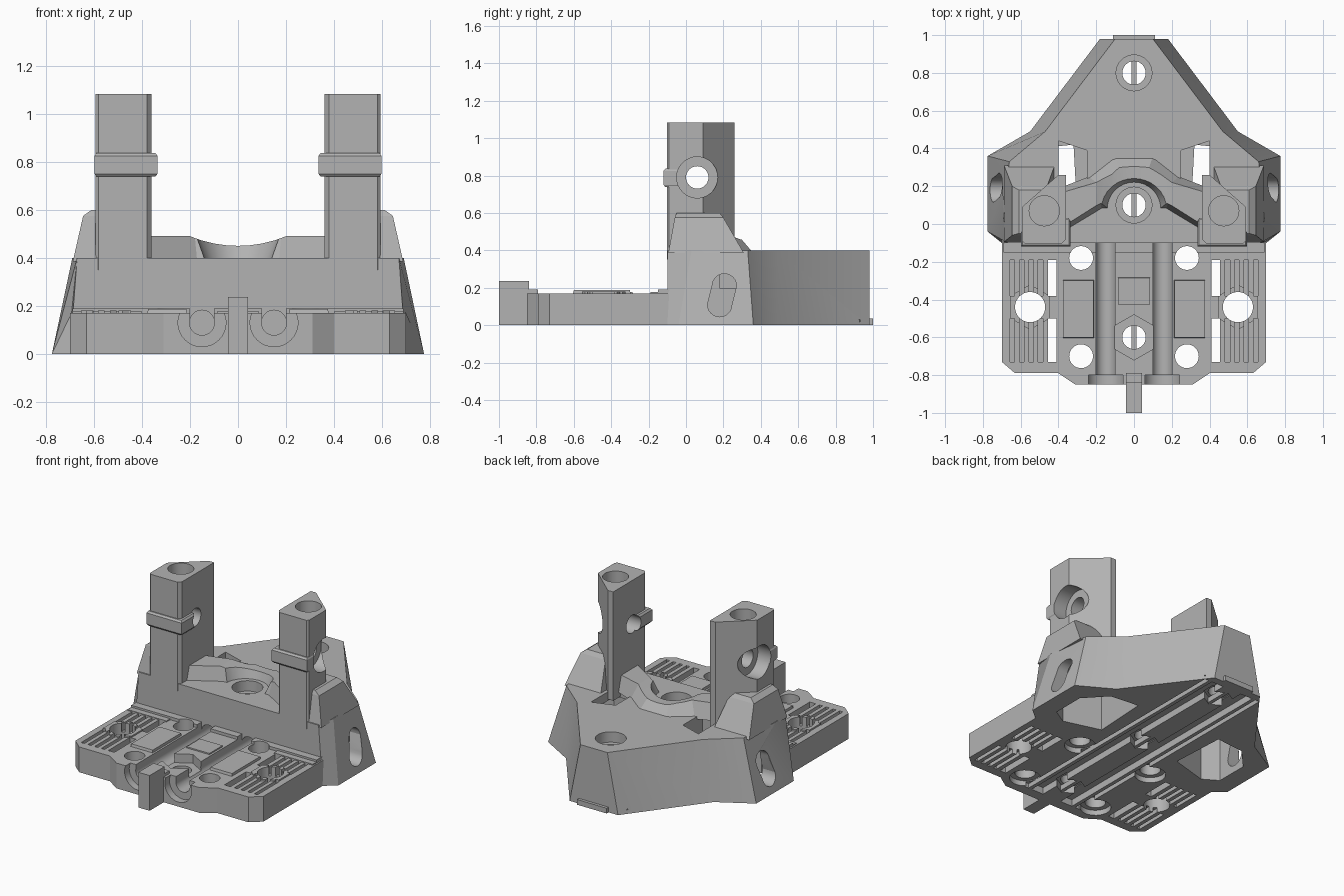
import bpy, bmesh, math

cube = bpy.data.objects.get("Cube")
if cube:
    bpy.data.objects.remove(cube, do_unlink=True)

grey = bpy.data.materials.new("plain grey")
grey.use_nodes = True
colour = (0.45, 0.45, 0.45, 1)
grey.diffuse_color = colour
grey.node_tree.nodes["Principled BSDF"].inputs["Base Color"].default_value = colour


def loft(name, low, high, h0, h1, axis="z"):
    """Solid between two outlines, extruded along an axis."""
    turn = {"z": lambda a, b, h: (a, b, h),
            "x": lambda a, b, h: (h, a, b),
            "y": lambda a, b, h: (b, h, a)}[axis]
    bm = bmesh.new()
    v0 = [bm.verts.new(turn(a, b, h0)) for a, b in low]
    v1 = [bm.verts.new(turn(a, b, h1)) for a, b in high]
    bm.faces.new(v0)
    bm.faces.new(v1)
    n = len(v0)
    for i in range(n):
        j = (i + 1) % n
        bm.faces.new((v0[i], v0[j], v1[j], v1[i]))
    bmesh.ops.recalc_face_normals(bm, faces=bm.faces)
    mesh = bpy.data.meshes.new(name)
    bm.to_mesh(mesh)
    bm.free()
    mesh.materials.append(grey)
    ob = bpy.data.objects.new(name, mesh)
    bpy.context.collection.objects.link(ob)
    return ob


def prism(name, pts, h0, h1, axis="z"):
    return loft(name, pts, pts, h0, h1, axis)


def rect(x0, x1, y0, y1):
    return [(x0, y0), (x1, y0), (x1, y1), (x0, y1)]


def box(name, x0, x1, y0, y1, z0, z1):
    return prism(name, rect(x0, x1, y0, y1), z0, z1)


def ring(a, b, r, n=32):
    return [(a + r * math.sin(2 * math.pi * i / n),
             b + r * math.cos(2 * math.pi * i / n)) for i in range(n)]


def both(half):
    """Close a right-hand outline with its mirror image."""
    return half + [(-x, y) for x, y in reversed(half)]


def flip(pts, s):
    return [(s * x, y) for x, y in pts]


def combine(ob, others, mode="DIFFERENCE"):
    bpy.context.view_layer.objects.active = ob
    for other in others:
        other.hide_render = True
        mod = ob.modifiers.new("combine", "BOOLEAN")
        mod.operation, mod.solver, mod.object = mode, "EXACT", other
        bpy.ops.object.modifier_apply(modifier=mod.name)
        bpy.data.objects.remove(other, do_unlink=True)
    return ob


# Tapered rear housing joined to the flat front plate
foot = both([(0.18, 0.98), (0.55, 0.49), (0.775, 0.36), (0.775, -0.04), (0.70, -0.1)])
deck = both([(0.10, 0.98), (0.47, 0.49), (0.66, 0.33), (0.69, 0.03), (0.67, -0.1)])
body = loft("body", foot, deck, 0, 0.40)
plate = prism("plate", both([(0.70, -0.06), (0.70, -0.73), (0.63, -0.79),
                             (0.40, -0.79), (0.31, -0.85)]), 0, 0.17)
ledge = box("ledge", -0.69, 0.69, -0.15, -0.05, 0.01, 0.19)
combine(body, [plate, ledge], "UNION")

# Raised details on the plate
extra = [prism("hex_pad", ring(s * 0.55, -0.44, 0.12, 6), 0.02, 0.18) for s in (-1, 1)]
for s in (-1, 1):
    extra.append(loft("raised_pad", flip(rect(0.205, 0.385, -0.62, -0.28), s),
                      flip(rect(0.215, 0.375, -0.60, -0.30), s), 0.1, 0.187))
    extra.append(box("rear_rim", *sorted((s * 0.40, s * 0.69)), -0.19, -0.14, 0.05, 0.177))

cuts = []
# Central holes along the spine, with counterbores and nut traps
for y in (-0.60, 0.10, 0.80):
    cuts.append(prism("spine_hole", ring(0, y, 0.062), -0.1, 0.6))
    cuts.append(prism("spine_nut", ring(0, y, 0.09, 6), -0.1, 0.05))
for y in (0.10, 0.80):
    cuts.append(prism("spine_bore", ring(0, y, 0.095), 0.33, 0.6))
cuts.append(prism("front_nut_trap", ring(0, -0.60, 0.12, 6), 0.11, 0.3))

for s in (-1, 1):
    # Screw holes through the plate
    for y in (-0.18, -0.70):
        cuts.append(prism("screw_hole", ring(s * 0.28, y, 0.063), -0.1, 0.23))
        cuts.append(prism("screw_bore", ring(s * 0.28, y, 0.095), -0.1, 0.035))
    # Rod channels with a wider recess at the front
    cuts.append(prism("rod_channel", ring(0.13, s * 0.15, 0.052), -1, 0.02, "y"))
    cuts.append(box("rod_opening", s * 0.15 - 0.05, s * 0.15 + 0.05, -1, -0.1, 0.131, 0.3))
    cuts.append(prism("rod_recess", ring(0.13, s * 0.15, 0.1), -1, -0.80, "y"))
    # Grip ribs and slots on the plate's wings
    for y0, y1 in ((-0.73, -0.50), (-0.38, -0.19)):
        x0, x1 = sorted((s * 0.41, s * 0.455))
        cuts.append(box("wing_slot", x0, x1, y0, y1, -0.1, 0.3))
        for k in range(4):
            x = s * (0.495 + 0.05 * k)
            cuts.append(box("rib_gap", x - 0.012, x + 0.012, y0, y1, 0.12, 0.3))
            cuts.append(box("rib_gap_below", x - 0.012, x + 0.012, y0, y1, -0.1, 0.03))
    # Underside grooves
    for x0, x1, top in ((0.07, 0.16, 0.045), (0.185, 0.215, 0.03)):
        a, b = sorted((s * x0, s * x1))
        cuts.append(box("long_groove", a, b, -0.78, 0.93, -0.1, top))
    # Hollow sides with a deck window and a slanted side slot
    cavity = flip([(0.32, 0.42), (0.52, 0.40), (0.65, 0.26),
                   (0.65, 0.04), (0.55, -0.02), (0.30, 0.05)], s)
    cuts.append(prism("cavity", cavity, -0.1, 0.34))
    window = flip([(0.40, 0.44), (0.25, 0.39), (0.25, 0.18), (0.40, 0.18)], s)
    cuts.append(prism("deck_window", window, 0.2, 0.6))
    arc = [math.pi * i / 12 for i in range(13)]
    slot = [(0.205 + 0.065 * math.cos(t), 0.21 + 0.065 * math.sin(t)) for t in arc]
    slot += [(0.18 - 0.065 * math.cos(t), 0.11 - 0.065 * math.sin(t)) for t in arc]
    cuts.append(prism("side_slot", slot, *sorted((s * 0.55, s * 0.9)), "x"))
combine(body, extra, "UNION")
wing_holes = [prism("wing_hole", ring(s * 0.55, -0.44, 0.08), -0.1, 0.3) for s in (-1, 1)]
combine(body, cuts + wing_holes)

parts = [body]
# Thin bar under the spine, front tongue, rear lip
parts.append(box("spine_bar", -0.012, 0.012, -0.75, 0.92, 0.004, 0.04))
parts.append(box("front_tongue", -0.042, 0.042, -1.0, -0.84, 0, 0.237))
parts.append(box("tongue_root", -0.042, 0.042, -0.85, -0.79, 0, 0.19))
parts.append(box("rear_lip", -0.11, 0.11, 0.97, 1.0, 0.0, 0.035))
parts.append(loft("centre_pad", rect(-0.09, 0.09, -0.43, -0.28),
                  rect(-0.085, 0.085, -0.425, -0.285), 0.1, 0.178))

# Saddle ridge behind the centre hole
ridge = loft("saddle_ridge",
             both([(0.10, 0.36), (0.24, 0.25), (0.37, 0.20), (0.37, -0.04), (0.17, 0.08)]),
             both([(0.07, 0.27), (0.20, 0.22), (0.37, 0.17), (0.37, -0.01), (0.18, 0.11)]),
             0.385, 0.49)
combine(ridge, [prism("saddle_cut", ring(0.97, 0, 0.52, 64), -0.5, 0.8, "y"),
                loft("bowl_cut", ring(0, 0.08, 0.13), ring(0, 0.08, 0.18), 0.37, 0.5)])
parts.append(ridge)

for s, side in ((1, "left"), (-1, "right")):
    # Sloped shoulder around each tower
    parts.append(loft(side + "_shoulder",
                      flip(rect(0.42, 0.688, -0.095, 0.31), s),
                      flip(rect(0.46, 0.645, -0.06, 0.20), s), 0.385, 0.575))
    parts.append(loft(side + "_shoulder_cap",
                      flip(rect(0.46, 0.645, -0.06, 0.20), s),
                      flip(rect(0.47, 0.61, -0.05, 0.18), s), 0.575, 0.60))
    # Upright tower with a collar
    tower = prism(side + "_tower", flip([(0.36, -0.08), (0.38, -0.102), (0.58, -0.102),
                  (0.593, -0.09), (0.593, 0.09), (0.40, 0.26), (0.36, 0.26)], s), 0.35, 1.083)
    lower = flip(rect(0.335, 0.597, -0.12, 0.06), s)
    inner = flip(rect(0.345, 0.590, -0.11, 0.05), s)
    collar = loft(side + "_collar", lower, lower, 0.75, 0.825)
    rims = [loft("collar_edge", inner, lower, 0.738, 0.75),
            loft("collar_edge", lower, inner, 0.825, 0.837)]
    combine(collar, rims, "UNION")
    for piece in (tower, collar):
        combine(piece, [
            prism("cross_hole", ring(0.06, 0.79, 0.06), *sorted((s * 0.2, s * 0.8)), "x"),
            prism("cross_bore", ring(0.06, 0.79, 0.11), *sorted((s * 0.50, s * 0.8)), "x"),
            prism("top_bore", ring(s * 0.475, 0.07, 0.08), 0.93, 1.3)])
    parts += [tower, collar]

# Smooth the round walls, keep edges sharp
bpy.ops.object.select_all(action="DESELECT")
for ob in parts:
    ob.select_set(True)
bpy.context.view_layer.objects.active = body
bpy.ops.object.shade_smooth_by_angle(angle=math.radians(18))
